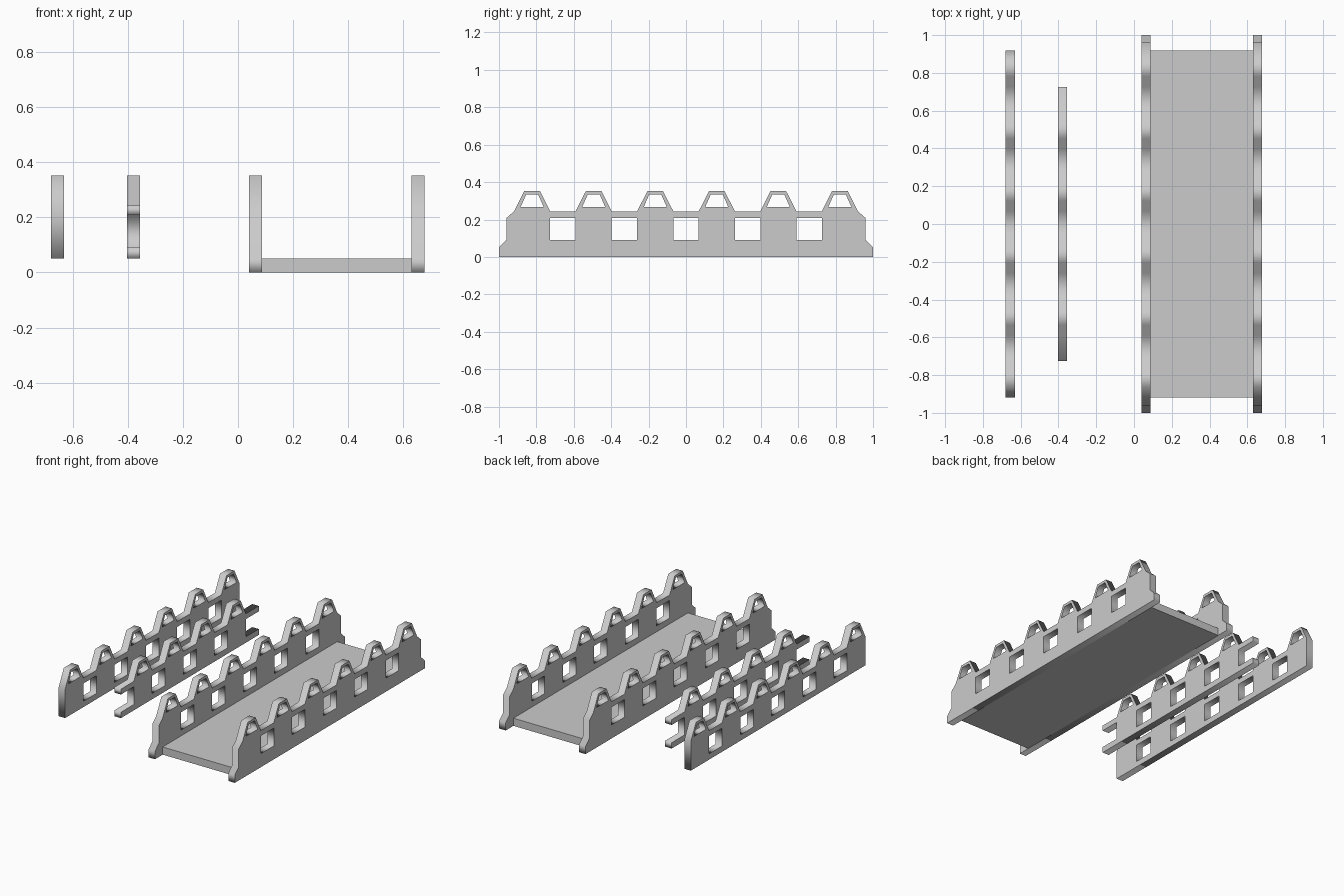
import bpy
from math import radians

if "Cube" in bpy.data.objects:
    bpy.data.objects.remove(bpy.data.objects["Cube"])

STEP = 0.329          # spacing of the towers
T = 0.048             # wall thickness
BASE, TOP = 0.0965, 0.042   # half widths of a tower
Z_SILL, Z_LINTEL, Z_RAIL, Z_TOP = 0.09, 0.208, 0.244, 0.352


def panel(name, x, outline, holes):
    """Flat panel in the y-z plane, cut by holes, with thickness along x."""
    cu = bpy.data.curves.new(name, 'CURVE')
    cu.dimensions = '2D'
    cu.fill_mode = 'BOTH'
    cu.extrude = T / 2
    for pts in [outline] + holes:
        s = cu.splines.new('POLY')
        s.points.add(len(pts) - 1)
        for p, (y, z) in zip(s.points, pts):
            p.co = (y, z, 0, 1)
        s.use_cyclic_u = True
    ob = bpy.data.objects.new(name, cu)
    bpy.context.collection.objects.link(ob)
    ob.location.x = x
    ob.rotation_euler = (radians(90), 0, radians(90))
    bpy.ops.object.select_all(action='DESELECT')
    ob.select_set(True)
    bpy.context.view_layer.objects.active = ob
    bpy.ops.object.convert(target='MESH')


def crest(centres):
    """Tapered tower tops from -y to +y."""
    return [(c + d, z) for c in centres for d, z in
            ((-BASE, Z_RAIL), (-TOP, Z_TOP), (TOP, Z_TOP), (BASE, Z_RAIL))]


def tower_holes(centres):
    return [[(c - 0.062, 0.266), (c + 0.062, 0.266), (c + 0.032, 0.334), (c - 0.032, 0.334)]
            for c in centres]


def windows(indices):
    w = STEP / 2 - BASE
    return [[(i * STEP - w, Z_SILL), (i * STEP + w, Z_SILL),
             (i * STEP + w, Z_LINTEL), (i * STEP - w, Z_LINTEL)] for i in indices]


six = [STEP * (i - 2.5) for i in range(6)]
four = six[1:5]
end = six[5] + BASE
mirror = lambda pts: [(-y, z) for y, z in reversed(pts)]

# Bridge side walls with stepped, chamfered ends
foot = [(-1, 0), (-1, 0.052), (-0.96, Z_SILL), (-0.96, Z_LINTEL)]
for name, x in (("side_wall_left", 0.064), ("side_wall_right", 0.653)):
    panel(name, x, foot + crest(six) + mirror(foot), tower_holes(six) + windows(range(-2, 3)))

# Long loose wall with square ends
panel("long_wall", -0.655, [(-end, 0.051)] + crest(six) + [(end, 0.051)],
      tower_holes(six) + windows(range(-2, 3)))

# Short loose wall whose end windows are open
y_out, y_in = six[5] - BASE, four[3] + BASE
arm = [(-y_out, 0.051), (-y_out, Z_SILL), (-y_in, Z_SILL),
       (-y_in, Z_LINTEL), (-y_out, Z_LINTEL), (-y_out, Z_RAIL)]
panel("short_wall", -0.379, arm + crest(four) + mirror(arm),
      tower_holes(four) + windows(range(-1, 2)))

# Bridge deck between the side walls
bpy.ops.mesh.primitive_cube_add(size=1, location=(0.3585, 0, 0.0255))
deck = bpy.context.object
deck.name = "deck"
deck.scale = (0.541, 2 * end, 0.051)
